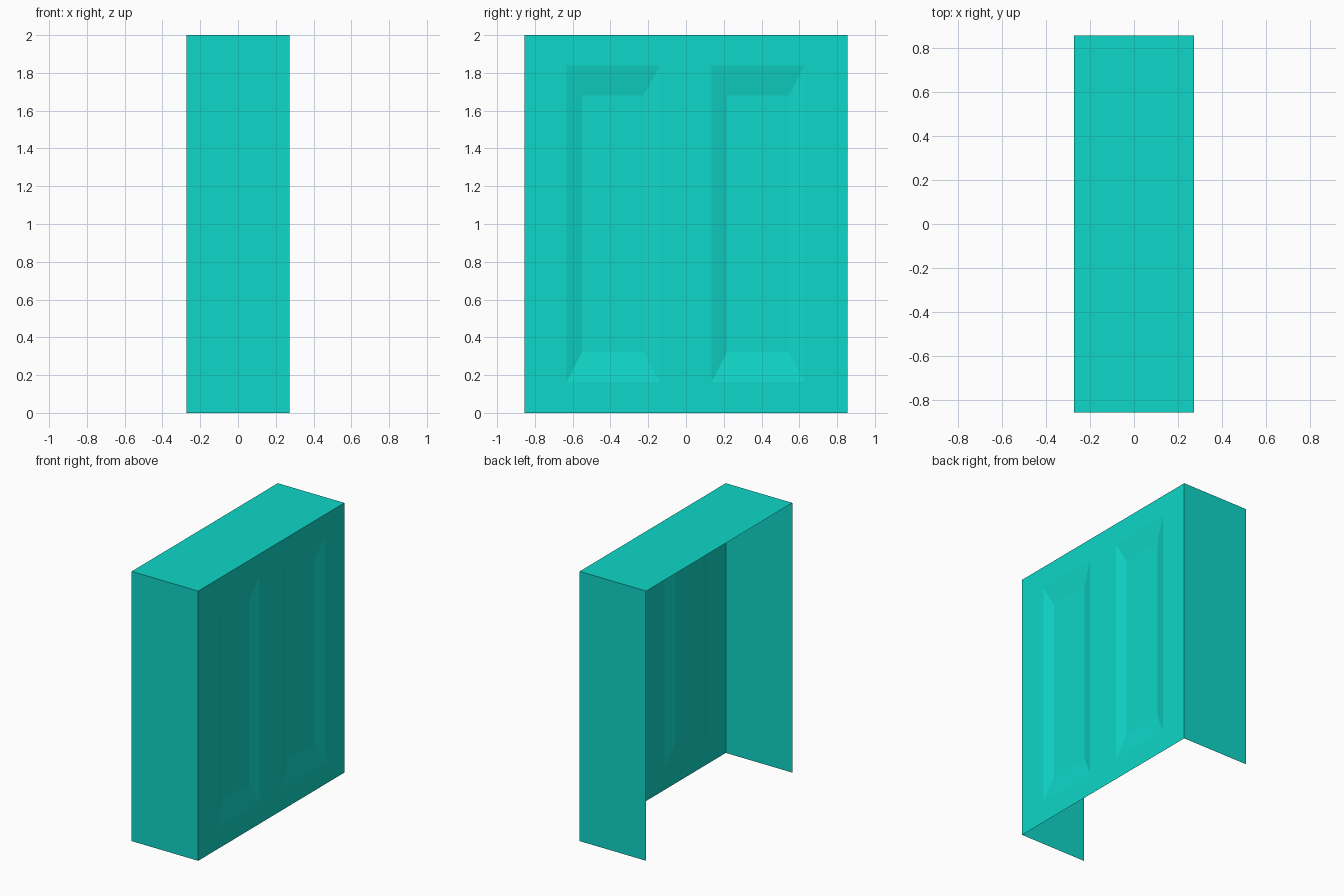
import bpy
import bmesh
from mathutils import Vector

if "Cube" in bpy.data.objects:
    bpy.data.objects.remove(bpy.data.objects["Cube"], do_unlink=True)

HX, HY, H = 0.273, 0.856, 2.0      # half depth, half width, height
DEPTH = 0.025                      # how far the recesses sink in

teal = bpy.data.materials.new("teal")
teal.use_nodes = True
colour = (0.0048, 0.68, 0.58, 1)
teal.diffuse_color = colour
teal.node_tree.nodes["Principled BSDF"].inputs["Base Color"].default_value = colour


def sheet(name, quads, outward):
    """Make a single-sided sheet from quads, all facing the outward direction."""
    bm = bmesh.new()
    for quad in quads:
        bm.faces.new([bm.verts.new(p) for p in quad])
    bmesh.ops.remove_doubles(bm, verts=bm.verts[:], dist=0.0001)
    bm.normal_update()
    for face in bm.faces:
        if face.normal.dot(Vector(outward)) < 0:
            face.normal_flip()
    mesh = bpy.data.meshes.new(name)
    bm.to_mesh(mesh)
    bm.free()
    mesh.materials.append(teal)
    obj = bpy.data.objects.new(name, mesh)
    bpy.context.collection.objects.link(obj)


def rect(x, y0, y1, z0, z1):
    return [(x, y0, z0), (x, y1, z0), (x, y1, z1), (x, y0, z1)]


def recess(y0, y1, z0, z1):
    """Sloping rim and sunken floor of one recess."""
    rim = rect(HX, y0, y1, z0, z1)
    floor = rect(HX - DEPTH, y0 + 0.083, y1 - 0.088, z0 + 0.16, z1 - 0.16)
    slopes = [[rim[i], rim[(i + 1) % 4], floor[(i + 1) % 4], floor[i]] for i in range(4)]
    return slopes + [floor]


# Panel with two long recesses
y_cuts = [-HY, -0.633, -0.138, 0.135, 0.63, HY]
z_cuts = [0, 0.163, 1.84, H]
panel = []
for i in range(5):
    for j in range(3):
        cell = (y_cuts[i], y_cuts[i + 1], z_cuts[j], z_cuts[j + 1])
        sunken = j == 1 and i in (1, 3)
        panel += recess(*cell) if sunken else [rect(HX, *cell)]
sheet("recessed_panel", panel, (1, 0, 0))

# End walls; the side opposite the panel and the underside stay open
for name, s in (("front_wall", -1), ("back_wall", 1)):
    y = s * HY
    sheet(name, [[(-HX, y, 0), (HX, y, 0), (HX, y, H), (-HX, y, H)]], (0, s, 0))

# Top cover
sheet("top_cover", [[(-HX, -HY, H), (HX, -HY, H), (HX, HY, H), (-HX, HY, H)]], (0, 0, 1))
